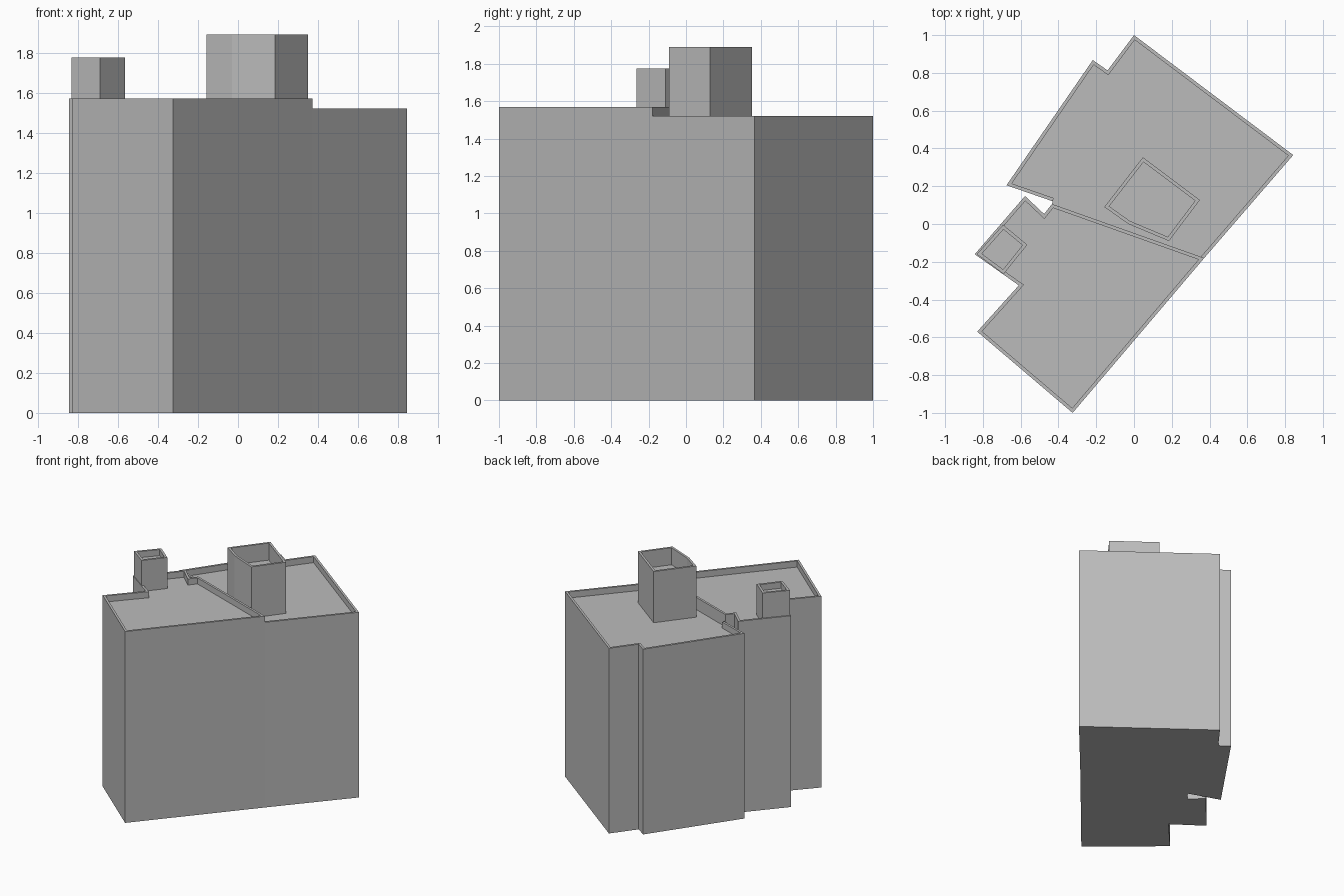
import bpy
import bmesh
from mathutils import Vector

cube = bpy.data.objects.get("Cube")
if cube:
    bpy.data.objects.remove(cube, do_unlink=True)

grey = bpy.data.materials.new("concrete_grey")
grey.use_nodes = True
grey.diffuse_color = (0.5, 0.5, 0.5, 1)
grey.node_tree.nodes["Principled BSDF"].inputs["Base Color"].default_value = (0.5, 0.5, 0.5, 1)


def inset(points, widths):
    """Mitre a counter-clockwise outline inwards, one wall width per edge."""
    result = []
    for i, p in enumerate(points):
        a = (p - points[i - 1]).normalized()
        b = (points[(i + 1) % len(points)] - p).normalized()
        na, nb = Vector((-a.y, a.x)), Vector((-b.y, b.x))
        wa, wb = widths[i - 1], widths[i]
        det = na.x * nb.y - na.y * nb.x
        result.append(p + Vector(((wa * nb.y - wb * na.y) / det,
                                  (wb * na.x - wa * nb.x) / det)))
    return result


def walled_block(name, outline, base, top, recess, wall=0.018, open_edges=()):
    """Prism with a roof sunk behind a thin parapet; open edges have no parapet."""
    points = [Vector(p) for p in outline]
    count = len(points)
    widths = [0 if i in open_edges else wall for i in range(count)]
    inner = inset(points, widths)
    bm = bmesh.new()

    def ring(pts, z):
        return [bm.verts.new((p.x, p.y, z)) for p in pts]

    foot, rim = ring(points, base), ring(points, top)
    lip, roof = ring(inner, top), ring(inner, top - recess)
    bm.faces.new(foot[::-1])
    bm.faces.new(roof)
    for i in range(count):
        j = (i + 1) % count
        bm.faces.new((foot[i], foot[j], rim[j], rim[i]))
        if i not in open_edges:
            bm.faces.new((rim[i], rim[j], lip[j], lip[i]))
            bm.faces.new((lip[i], lip[j], roof[j], roof[i]))
    mesh = bpy.data.meshes.new(name)
    bm.to_mesh(mesh)
    bm.free()
    mesh.materials.append(grey)
    obj = bpy.data.objects.new(name, mesh)
    bpy.context.collection.objects.link(obj)
    return obj


# Taller front wing with stepped left side
walled_block("front_wing",
             [(-0.325, -1.0), (0.372, -0.18), (-0.434, 0.106), (-0.476, 0.053),
              (-0.577, 0.148), (-0.843, -0.16), (-0.61, -0.325), (-0.83, -0.57)],
             0, 1.57, 0.05)

# Lower rear wing, open where it meets the front wing
walled_block("rear_wing",
             [(0.372, -0.18), (0.843, 0.365), (0.0, 1.0), (-0.14, 0.813),
              (-0.218, 0.868), (-0.675, 0.205), (-0.43, 0.12), (-0.434, 0.106)],
             0, 1.52, 0.05, open_edges=(6, 7))

# Roof enclosures
walled_block("large_roof_enclosure",
             [(0.185, -0.09), (0.349, 0.127), (0.047, 0.353), (-0.157, 0.09),
              (-0.03, 0.0)],
             1.47, 1.89, 0.14)
walled_block("small_roof_enclosure",
             [(-0.69, -0.265), (-0.565, -0.11), (-0.693, -0.004), (-0.832, -0.16)],
             1.52, 1.775, 0.05)
